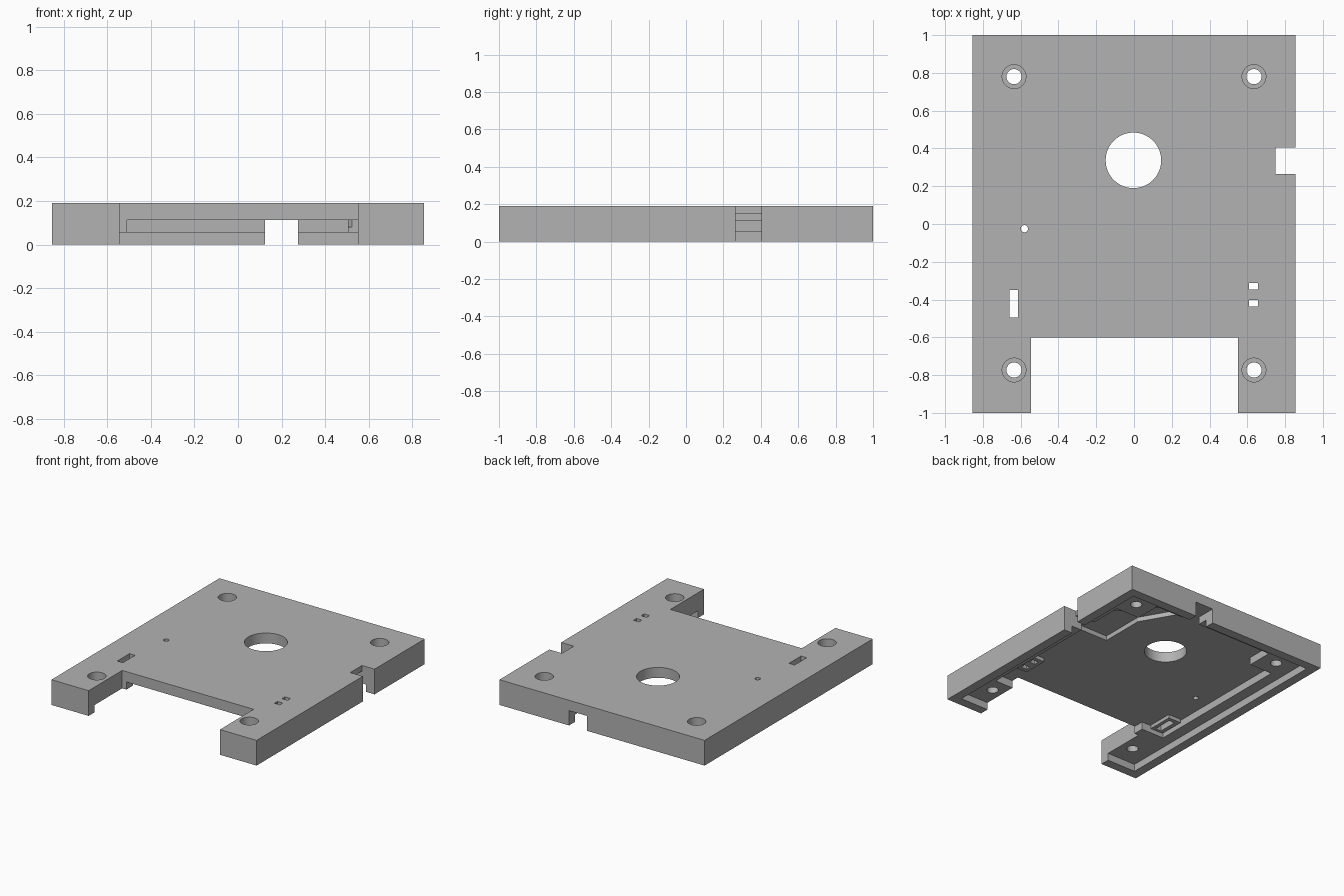
import bpy
import bmesh
import math

old = bpy.data.objects.get("Cube")
if old:
    bpy.data.objects.remove(old, do_unlink=True)

grey = bpy.data.materials.new("plain grey")
grey.use_nodes = True
colour = (0.45, 0.45, 0.45, 1)
grey.diffuse_color = colour
grey.node_tree.nodes["Principled BSDF"].inputs["Base Color"].default_value = colour


def prism(name, points, z0, z1):
    """Extrude a flat outline from z0 to z1."""
    bm = bmesh.new()
    face = bm.faces.new([bm.verts.new((x, y, z0)) for x, y in points])
    up = bmesh.ops.extrude_face_region(bm, geom=[face])["geom"]
    for v in up:
        if isinstance(v, bmesh.types.BMVert):
            v.co.z = z1
    bmesh.ops.recalc_face_normals(bm, faces=bm.faces)
    mesh = bpy.data.meshes.new(name)
    bm.to_mesh(mesh)
    bm.free()
    mesh.materials.append(grey)
    obj = bpy.data.objects.new(name, mesh)
    bpy.context.collection.objects.link(obj)
    return obj


def box(name, x0, x1, y0, y1, z0, z1):
    return prism(name, [(x0, y0), (x1, y0), (x1, y1), (x0, y1)], z0, z1)


def disc(name, x, y, r, z0, z1, n=48):
    ring = [(x + r * math.cos(math.tau * i / n), y + r * math.sin(math.tau * i / n))
            for i in range(n)]
    return prism(name, ring, z0, z1)


def combine(target, tool, operation="DIFFERENCE"):
    """Apply one boolean and discard the tool."""
    mod = target.modifiers.new("shape", "BOOLEAN")
    mod.operation = operation
    mod.solver = "EXACT"
    mod.object = tool
    bpy.context.view_layer.update()
    graph = bpy.context.evaluated_depsgraph_get()
    result = bpy.data.meshes.new_from_object(target.evaluated_get(graph))
    target.modifiers.clear()
    target.data = result
    bpy.data.objects.remove(tool, do_unlink=True)


LOW, UNDER, TOP = 0.055, 0.112, 0.19

# Outer slab and shallow recess inside the rim
cover = box("cover_plate", -0.855, 0.855, -1, 1, 0, TOP)
combine(cover, box("rim_recess", -0.785, 0.785, -0.93, 0.93, -0.1, LOW))

# Deep recess, stepping around the corner pads
outline = [(-0.51, -0.75), (-0.51, -0.52), (-0.70, -0.52), (-0.70, 0.65),
           (-0.51, 0.65), (-0.51, 0.85), (0.505, 0.85), (0.505, 0.65),
           (0.70, 0.65), (0.70, -0.66), (0.5, -0.66), (0.5, -0.75)]
combine(cover, prism("deep_recess", outline, -0.12, UNDER))

# Raised frames around the small openings
combine(cover, box("slot_frame", -0.69, -0.585, -0.515, -0.32, 0.085, 0.15), "UNION")
combine(cover, box("window_frame", 0.58, 0.685, -0.47, -0.28, 0.085, 0.15), "UNION")

# Cable pocket with a slanted channel towards the back
channel = [(0.41, 0.19), (0.69, 0.19), (0.69, 0.5), (0.58, 0.58),
           (0.37, 0.84), (0.23, 0.84), (0.41, 0.53)]
combine(cover, prism("cable_pocket", channel, 0.08, 0.147))

# Front gap, back notch and side notch
combine(cover, box("front_gap", -0.545, 0.55, -1.2, -0.6, -0.2, 0.3))
combine(cover, box("back_notch", 0.125, 0.275, 0.8, 1.2, -0.2, UNDER))
combine(cover, box("side_passage", 0.6, 1.1, 0.265, 0.405, -0.2, 0.147))
combine(cover, box("side_notch", 0.75, 1.1, 0.265, 0.405, -0.25, 0.3))

# Slot and twin windows
combine(cover, box("slot", -0.66, -0.613, -0.495, -0.35, -0.2, 0.3))
for y in (-0.42, -0.33):
    combine(cover, box("window", 0.61, 0.656, y - 0.018, y + 0.018, -0.2, 0.3))

# Round openings
combine(cover, disc("main_hole", -0.003, 0.337, 0.147, -0.2, 0.3, 64))
combine(cover, disc("pin_hole", -0.58, -0.025, 0.019, -0.2, 0.3, 24))

# Counterbored screw holes
for x in (-0.635, 0.635):
    for y in (-0.773, 0.78):
        combine(cover, disc("screw_hole", x, y, 0.04, -0.2, 0.3))
        combine(cover, disc("screw_head", x, y, 0.063, 0.11, 0.3))

# Smooth only the round walls
bpy.ops.object.select_all(action="DESELECT")
cover.select_set(True)
bpy.context.view_layer.objects.active = cover
bpy.ops.object.shade_smooth_by_angle(angle=math.radians(30))
